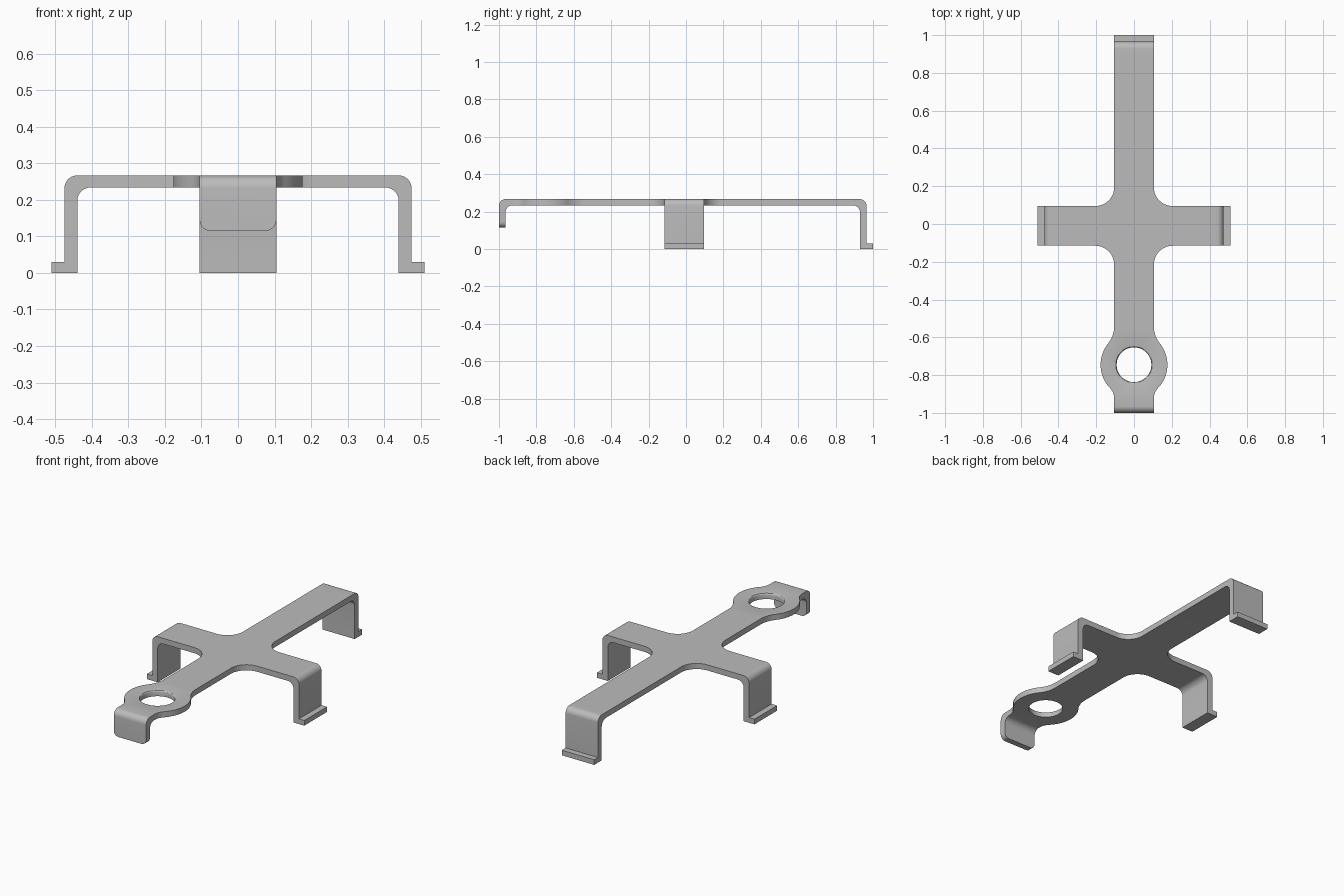
import bpy, bmesh
from math import atan2, cos, hypot, pi, radians, sin, sqrt
from mathutils import Matrix, Vector

cube = bpy.data.objects.get("Cube")
if cube:
    bpy.data.objects.remove(cube)

TOP, BOTTOM = 0.267, 0.234      # plate height range
HALF = 0.105                    # half width of every arm
THICK = 0.035                   # wall of the bent legs
OUT_R, IN_R = 0.035, 0.037      # bend radii
CROSS_Y = -0.01                 # centre line of the side arms
RING_Y, RING_R, HOLE_R = -0.745, 0.177, 0.092


def arc(cx, cy, r, a, b, n=12):
    """Points on a circular arc from angle a to b."""
    return [(cx + r * cos(a + (b - a) * i / n), cy + r * sin(a + (b - a) * i / n))
            for i in range(n + 1)]


def bend_start(outer):
    """Distance along an arm where the plate gives way to the bent leg."""
    return outer - THICK - IN_R


def plate_outline(front, side, back):
    """Cross-shaped outline with a ring near the front, mirrored about x = 0."""
    low, high, fil = 0.085, 0.15, 0.1
    dy_low = sqrt((RING_R + low) ** 2 - (HALF + low) ** 2)
    dy_high = sqrt((RING_R + high) ** 2 - (HALF + high) ** 2)
    a_low = atan2(dy_low, HALF + low)
    a_high = atan2(dy_high, HALF + high)
    y0, y1 = CROSS_Y - HALF, CROSS_Y + HALF
    pts = [(HALF, bend_start(front) * -1)]
    pts += arc(HALF + low, RING_Y - dy_low, low, pi, pi - a_low)
    pts += arc(0, RING_Y, RING_R, -a_low, a_high, 24)[1:]
    pts += arc(HALF + high, RING_Y + dy_high, high, pi + a_high, pi)[1:]
    pts += arc(HALF + fil, y0 - fil, fil, pi, pi / 2)
    pts += [(bend_start(side), y0), (bend_start(side), y1)]
    pts += arc(HALF + fil, y1 + fil, fil, 1.5 * pi, pi)
    pts += [(HALF, bend_start(back))]
    return pts + [(-x, y) for x, y in reversed(pts)]


def add_plate(bm, outline):
    """Flat plate with a round hole whose upper rim is softened."""
    edges = []
    hole = arc(0, RING_Y, HOLE_R, 0, 2 * pi, 48)[:-1]
    for loop in (outline, hole):
        vs = [bm.verts.new((x, y, TOP)) for x, y in loop]
        edges += [bm.edges.new((vs[i - 1], vs[i])) for i in range(len(vs))]
    bmesh.ops.triangle_fill(bm, edges=edges, use_beauty=True, normal=(0, 0, 1))
    ext = bmesh.ops.extrude_face_region(bm, geom=bm.faces[:])
    moved = [g for g in ext["geom"] if isinstance(g, bmesh.types.BMVert)]
    bmesh.ops.translate(bm, verts=moved, vec=(0, 0, BOTTOM - TOP))
    bmesh.ops.recalc_face_normals(bm, faces=bm.faces[:])
    rim = [e for e in bm.edges if all(
        v.co.z > TOP - 0.001 and hypot(v.co.x, v.co.y - RING_Y) < HOLE_R + 0.001
        for v in e.verts)]
    bmesh.ops.bevel(bm, geom=rim, offset=0.01, segments=3, profile=0.5, affect='EDGES')


def add_leg(bm, outer, angle, offset_y=0.0, foot=True, end=0.0):
    """Bent strip: plate edge, rounded bend, wall, then a foot or a rounded lip."""
    inner = outer - THICK
    prof = [(bend_start(outer), TOP)]
    prof += arc(outer - OUT_R, TOP - OUT_R, OUT_R, pi / 2, 0, 8)
    if foot:
        prof += [(outer, 0.03), (outer + THICK, 0.03), (outer + THICK, 0)]
    else:
        prof += [(outer, end)]
    prof += [(inner, end)]
    prof += arc(inner - IN_R, BOTTOM - IN_R, IN_R, 0, pi / 2, 8)
    place = Matrix.Translation((0, offset_y, 0)) @ Matrix.Rotation(angle, 4, 'Z')
    rows = [[bm.verts.new(place @ Vector((u, v, z))) for u, z in prof]
            for v in (-HALF, HALF)]
    bm.faces.new(rows[0])
    bm.faces.new(rows[1][::-1])
    for i in range(len(prof)):
        bm.faces.new((rows[0][i - 1], rows[0][i], rows[1][i], rows[1][i - 1]))
    if not foot:
        corners = [e for e in bm.edges if all(
            v in rows[0] or v in rows[1] for v in e.verts)
            and all(abs(v.co.z - end) < 0.001 for v in e.verts)
            and abs(e.verts[0].co.x - e.verts[1].co.x) < 0.001]
        bmesh.ops.bevel(bm, geom=corners, offset=0.03, segments=6,
                        profile=0.5, affect='EDGES')


# Clip: plate, two side legs, back leg and front lip
FRONT, SIDE, BACK = 1.0, 0.475, 0.965
bm = bmesh.new()
add_plate(bm, plate_outline(FRONT, SIDE, BACK))
add_leg(bm, SIDE, 0, CROSS_Y)
add_leg(bm, SIDE, pi, CROSS_Y)
add_leg(bm, BACK, pi / 2)
add_leg(bm, FRONT, -pi / 2, foot=False, end=0.115)

# Weld the parts and drop the inner walls at the joints
bmesh.ops.remove_doubles(bm, verts=bm.verts[:], dist=0.0005)
walls = [f for f in bm.faces if all(len(e.link_faces) > 2 for e in f.edges)]
bmesh.ops.delete(bm, geom=walls, context='FACES_ONLY')
bmesh.ops.recalc_face_normals(bm, faces=bm.faces[:])

mesh = bpy.data.meshes.new("cross_bracket")
bm.to_mesh(mesh)
bm.free()
bracket = bpy.data.objects.new("cross_bracket", mesh)
bpy.context.collection.objects.link(bracket)

# Grey metal
grey = bpy.data.materials.new("plain_grey")
grey.use_nodes = True
colour = (0.5, 0.5, 0.5, 1)
grey.diffuse_color = colour
grey.node_tree.nodes["Principled BSDF"].inputs["Base Color"].default_value = colour
mesh.materials.append(grey)

for ob in bpy.context.selected_objects:
    ob.select_set(False)
bracket.select_set(True)
bpy.context.view_layer.objects.active = bracket
bpy.ops.object.shade_smooth_by_angle(angle=radians(30))
